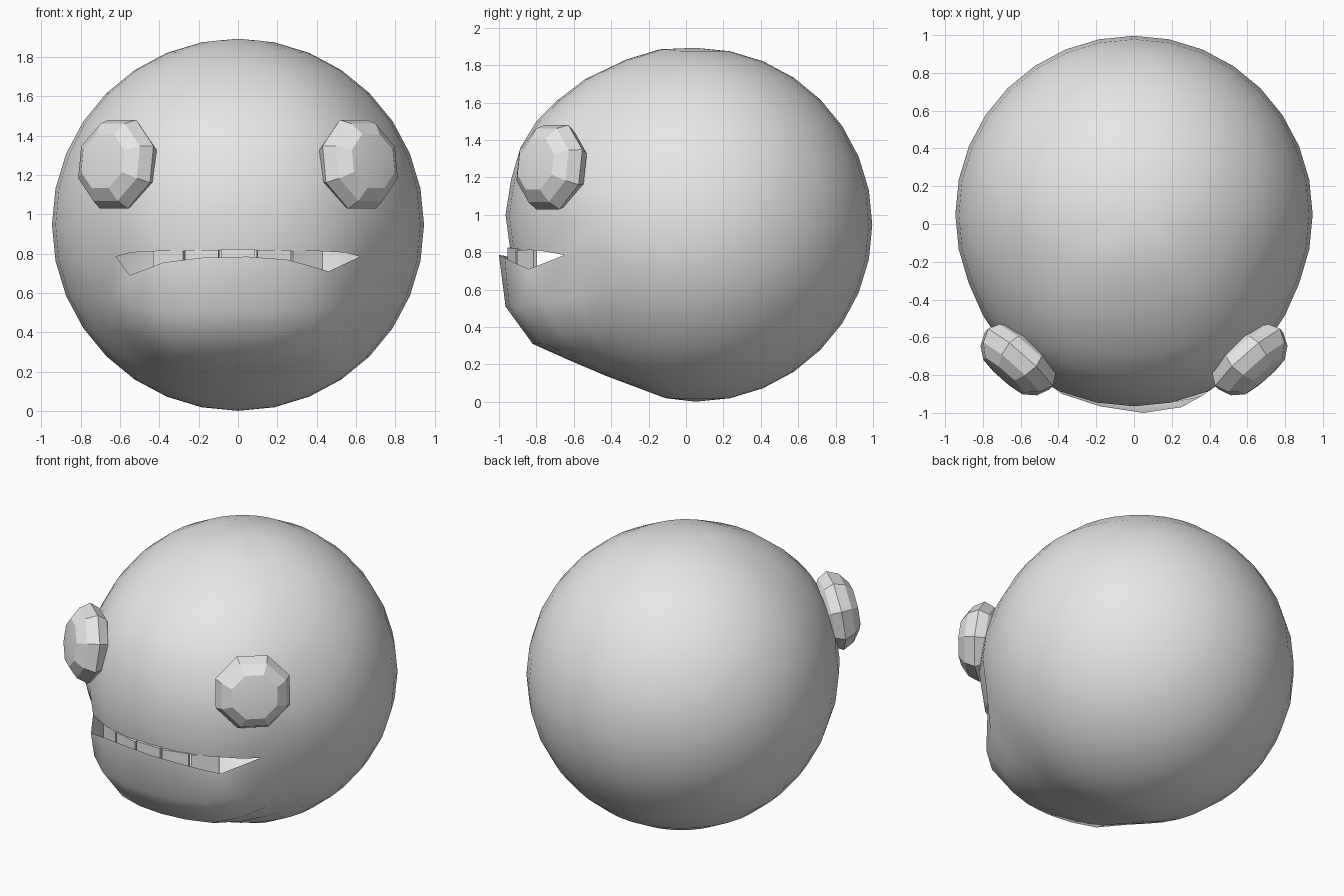
import bpy, math
from mathutils import Vector, Matrix

if "Cube" in bpy.data.objects:
    bpy.data.objects.remove(bpy.data.objects["Cube"])

R, CY, CZ, SEG = 0.946, 0.05, 0.947, 32

grey = bpy.data.materials.new("plain_grey")
grey.diffuse_color = (0.8, 0.8, 0.8, 1)
grey.use_nodes = True
grey.node_tree.nodes["Principled BSDF"].inputs["Base Color"].default_value = grey.diffuse_color


def make(name, verts, faces, smooth=False):
    me = bpy.data.meshes.new(name)
    me.from_pydata(verts, [], faces)
    me.materials.append(grey)
    me.polygons.foreach_set("use_smooth", [smooth] * len(me.polygons))
    ob = bpy.data.objects.new(name, me)
    bpy.context.collection.objects.link(ob)
    return ob


# Front centre line (y, z) of the head, one point per ring from bottom to top
PROFILE = [(-.11, .02), (-.27, .08), (-.43, .14), (-.63, .225), (-.82, .31), (-.965, .51),
           (-.94, .815), (-.965, 1.0), (-.935, 1.19), (-.885, 1.36), (-.80, 1.50),
           (-.69, 1.61), (-.54, 1.725), (-.32, 1.83), (-.14, 1.885)]
# Lower lip from corner to corner, slightly lopsided
LOWER_LIP = [(-.62, -.65, .785), (-.55, -.78, .69), (-.38, -.90, .755), (-.18, -.965, .78),
             (.05, -1.0, .785), (.25, -.97, .77), (.36, -.91, .74), (.46, -.84, .71),
             (.62, -.65, .785)]
LIP_ROW = 6


def head_point(row, col):
    """Sphere point, pulled towards the face profile near the front."""
    lat = math.radians(-78.75 + 11.25 * row)
    az = math.radians((col - SEG // 2) * 360 / SEG)
    r, z = R * math.cos(lat), CZ + R * math.sin(lat)
    edge = 58 if row < LIP_ROW else 72
    t = max(0, min(1, (edge - abs(math.degrees(az))) / (edge - 20)))
    w = t * t * (3 - 2 * t)
    y, pz = PROFILE[row]
    r += (CY - y - r) * w
    z += (pz - z) * w
    return (r * math.sin(az), CY - r * math.cos(az), z)


# Head: ringed sphere, split along one ring to open the mouth
verts = [head_point(i, j) for i in range(15) for j in range(SEG)]
first = SEG // 2 - 4
for k in (0, 8):
    verts[LIP_ROW * SEG + first + k] = LOWER_LIP[k]
lip = {}
for k in range(1, 8):
    lip[first + k] = len(verts)
    verts.append(LOWER_LIP[k])


def vid(row, col, below):
    col %= SEG
    if row == LIP_ROW and below and col in lip:
        return lip[col]
    return row * SEG + col


faces = []
for i in range(14):
    below = i < LIP_ROW
    for j in range(SEG):
        faces.append((vid(i, j, below), vid(i, j + 1, below),
                      vid(i + 1, j + 1, below), vid(i + 1, j, below)))
south, north = len(verts), len(verts) + 1
verts += [(0, CY, CZ - R), (0, CY, CZ + R)]
for j in range(SEG):
    faces.append((south, vid(0, j + 1, True), vid(0, j, True)))
    faces.append((north, vid(14, j, False), vid(14, j + 1, False)))
make("head", verts, faces, True)

# Eyes: faceted octagonal buttons with a domed centre
RINGS = [(.15, -.10), (.215, -.06), (.247, 0), (.215, .07), (.15, .12)]


def eye(name, side):
    n = Vector((.65, -.74, .14)).normalized()
    u = Vector((.75, .66, 0)).normalized()
    v = n.cross(u)
    if v.z < 0:
        v = -v
    c = Vector((.61, -.715, 1.255))
    pts = []
    for r, d in RINGS:
        for k in range(8):
            a = math.radians(22.5 + 45 * k)
            pts.append(c + n * d + (u * math.sin(a) + v * math.cos(a)) * r)
    pts += [c - n * .12, c + n * .14]
    fs = []
    for i in range(4):
        for k in range(8):
            m = (k + 1) % 8
            fs.append((i * 8 + k, i * 8 + m, i * 8 + 8 + m, i * 8 + 8 + k))
    for k in range(8):
        m = (k + 1) % 8
        fs.append((40, m, k))
        fs.append((41, 32 + k, 32 + m))
    # keep face normals pointing outwards on both sides
    if side > 0:
        fs = [f[::-1] for f in fs]
    ob = make(name, [(p.x * side, p.y, p.z) for p in pts], fs)
    for p in ob.data.polygons[-16:]:
        p.use_smooth = True


eye("right_eye", 1)
eye("left_eye", -1)

# Upper teeth: five thin blocks set along an arc
for t in range(5):
    ang = math.radians((t - 2) * 15)
    w, d = .087, .012
    top = .825 - .006 * abs(t - 2)
    rot = Matrix.Rotation(ang, 3, 'Z')
    pts = []
    for z in (.67, top):
        for x, y in ((-w, -d), (w, -d), (w, d), (-w, d)):
            p = rot @ Vector((x, y - .70, 0))
            pts.append((p.x, p.y - .243, z))
    make(f"tooth_{t + 1}", pts, [(3, 2, 1, 0), (4, 5, 6, 7), (0, 1, 5, 4),
                                 (1, 2, 6, 5), (2, 3, 7, 6), (3, 0, 4, 7)])
